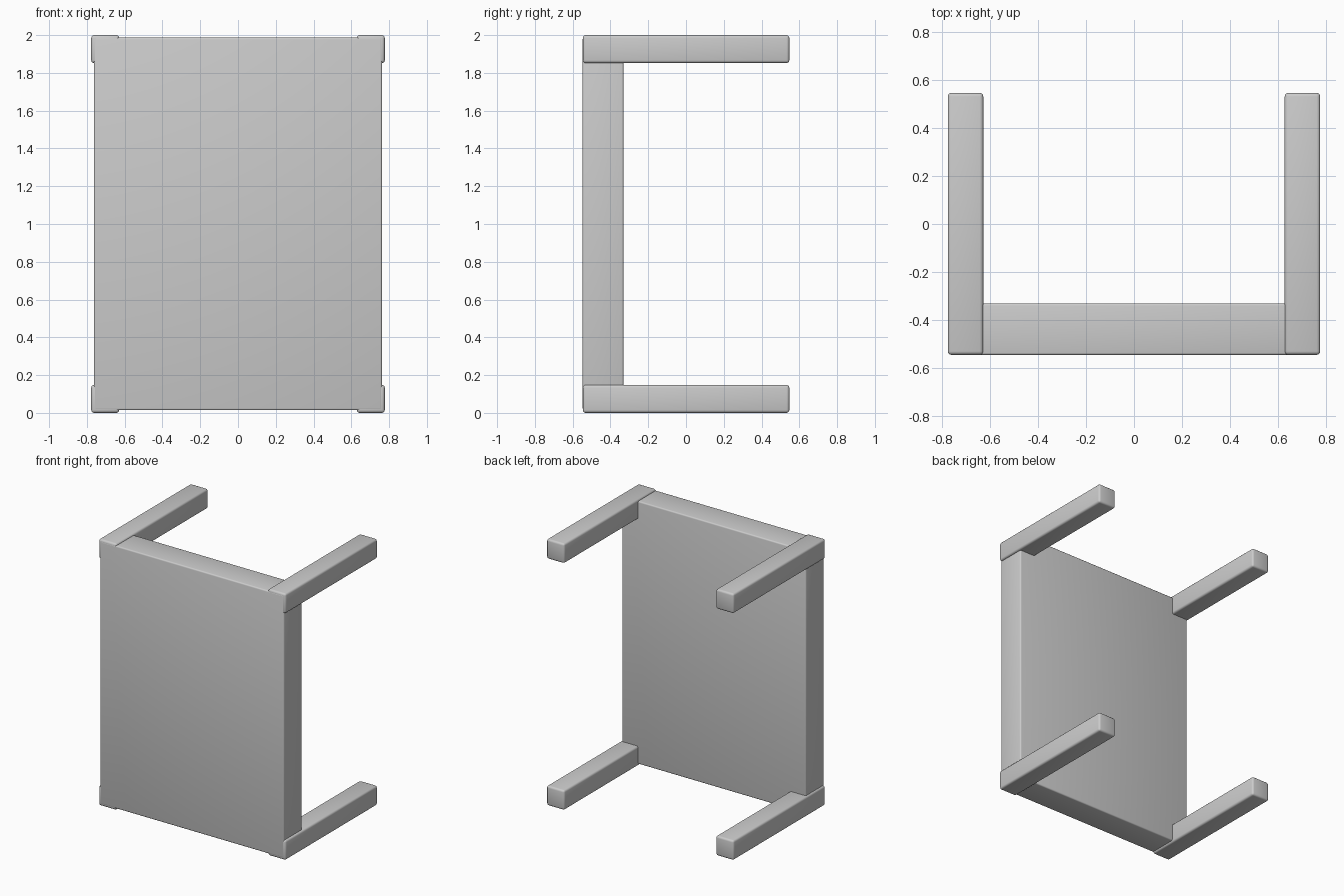
import bpy

if "Cube" in bpy.data.objects:
    bpy.data.objects.remove(bpy.data.objects["Cube"])


def rounded_box(name, lo, hi, radius):
    """Box between two corners with softly rounded edges."""
    centre = [(a + b) / 2 for a, b in zip(lo, hi)]
    bpy.ops.mesh.primitive_cube_add(size=1, location=centre)
    obj = bpy.context.object
    obj.name = name
    obj.scale = [b - a for a, b in zip(lo, hi)]
    bpy.ops.object.transform_apply(location=False, rotation=False, scale=True)
    bevel = obj.modifiers.new("rounded_edges", 'BEVEL')
    bevel.width = radius
    bevel.segments = 3
    bpy.ops.object.modifier_apply(modifier=bevel.name)
    bpy.ops.object.shade_smooth_by_angle(angle=0.6)
    return obj


# Thick table top, standing on edge
rounded_box("table_top", (-0.763, -0.547, 0.014), (0.763, -0.331, 1.987), 0.01)

# Four legs pointing backwards, one at each corner
for side, x in (("left", -0.703), ("right", 0.703)):
    for level, z in (("lower", 0.074), ("upper", 1.926)):
        rounded_box(f"{level}_{side}_leg",
                    (x - 0.074, -0.546, z - 0.074),
                    (x + 0.074, 0.547, z + 0.074), 0.015)
